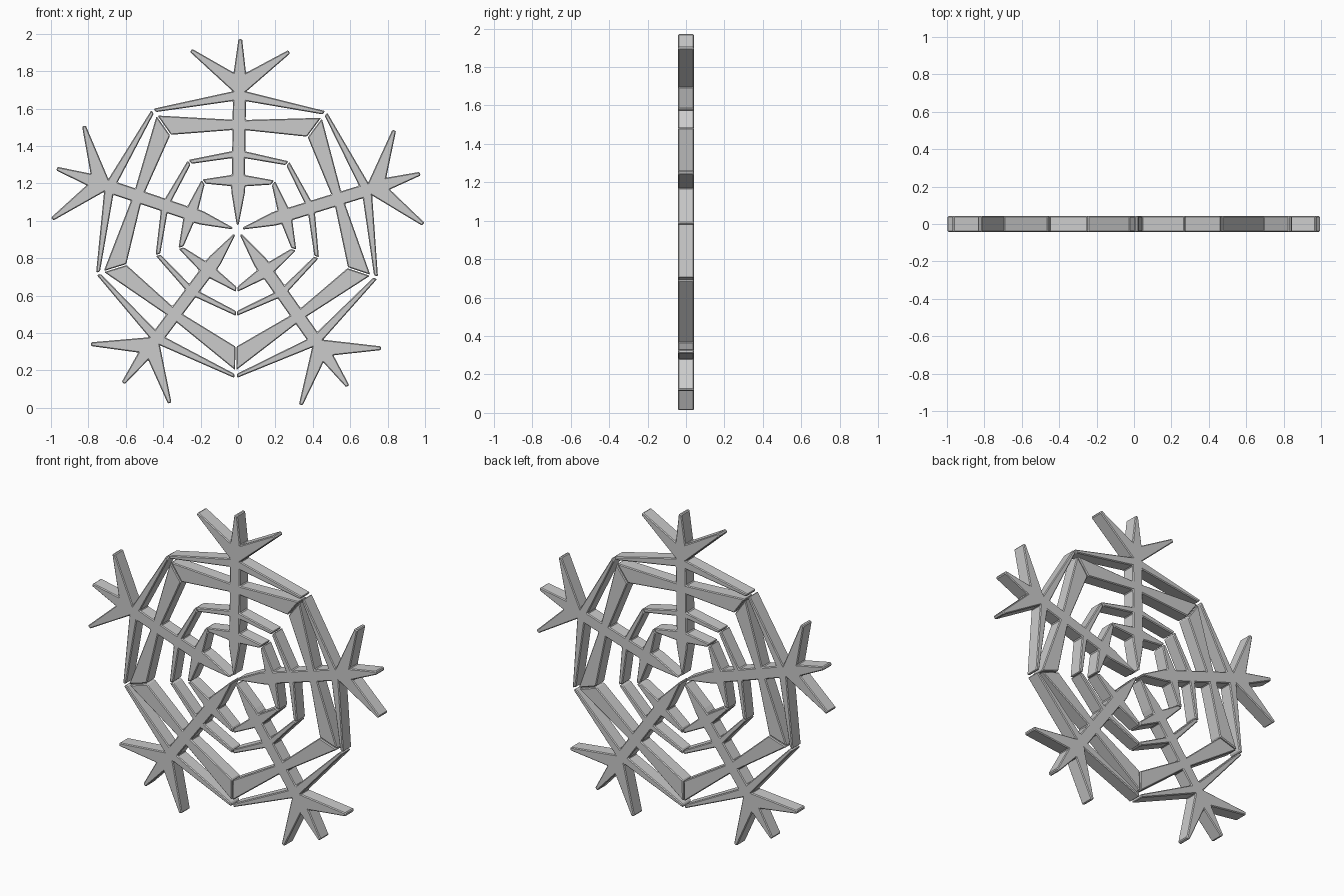
import bpy, bmesh
from math import sin, cos, radians

if "Cube" in bpy.data.objects:
    bpy.data.objects.remove(bpy.data.objects["Cube"])

CENTRE_X, CENTRE_Z = -0.002, 0.95
HALF_DEPTH = 0.042
TWIST = 0.8          # slight clockwise turn of the whole flake, degrees
GAP = 0.003          # half of the slit between neighbouring arms

def seam(r, gap=GAP):
    """Point at radius r beside the 36 degree line shared with the next arm."""
    a = radians(36)
    return (r * sin(a) - gap * cos(a), r * cos(a) + gap * sin(a))

# Right half of one arm, (sideways, radial), from the inner point to the tip
half = [
    (0.005, 0.028), (0.036, 0.20),
    (0.038, 0.235), seam(0.302), seam(0.33), (0.035, 0.295),        # inner web
    (0.035, 0.385), seam(0.432), seam(0.458), (0.035, 0.422),       # second web
    (0.035, 0.535), seam(0.622), seam(0.748), (0.035, 0.59),        # broad web
    (0.035, 0.69), seam(0.768, 0.007), seam(0.79, 0.007), (0.036, 0.742),  # outer web
    (0.268, 0.949), (0.257, 0.966), (0.033, 0.842),                 # side spike
    (0.010, 1.021),                                                 # centre spike
]
outline = half + [(-x, r) for x, r in reversed(half)]

def make_arm(index):
    a = radians(72 * index + TWIST)
    bm = bmesh.new()
    verts = [bm.verts.new((CENTRE_X + x * cos(a) + r * sin(a), -HALF_DEPTH,
                           CENTRE_Z - x * sin(a) + r * cos(a))) for x, r in outline]
    face = bm.faces.new(verts)
    ext = bmesh.ops.extrude_face_region(bm, geom=[face], use_keep_orig=True)
    moved = [v for v in ext["geom"] if isinstance(v, bmesh.types.BMVert)]
    bmesh.ops.translate(bm, verts=moved, vec=(0, 2 * HALF_DEPTH, 0))
    bmesh.ops.recalc_face_normals(bm, faces=bm.faces[:])
    mesh = bpy.data.meshes.new(f"snowflake_arm_{index + 1}")
    bm.to_mesh(mesh)
    bm.free()
    arm = bpy.data.objects.new(mesh.name, mesh)
    bpy.context.collection.objects.link(arm)
    # Narrow chamfer on the edges
    bevel = arm.modifiers.new("chamfer", "BEVEL")
    bevel.width = 0.005
    bevel.segments = 1
    bevel.limit_method = "ANGLE"
    bevel.angle_limit = radians(25)

for i in range(5):
    make_arm(i)
